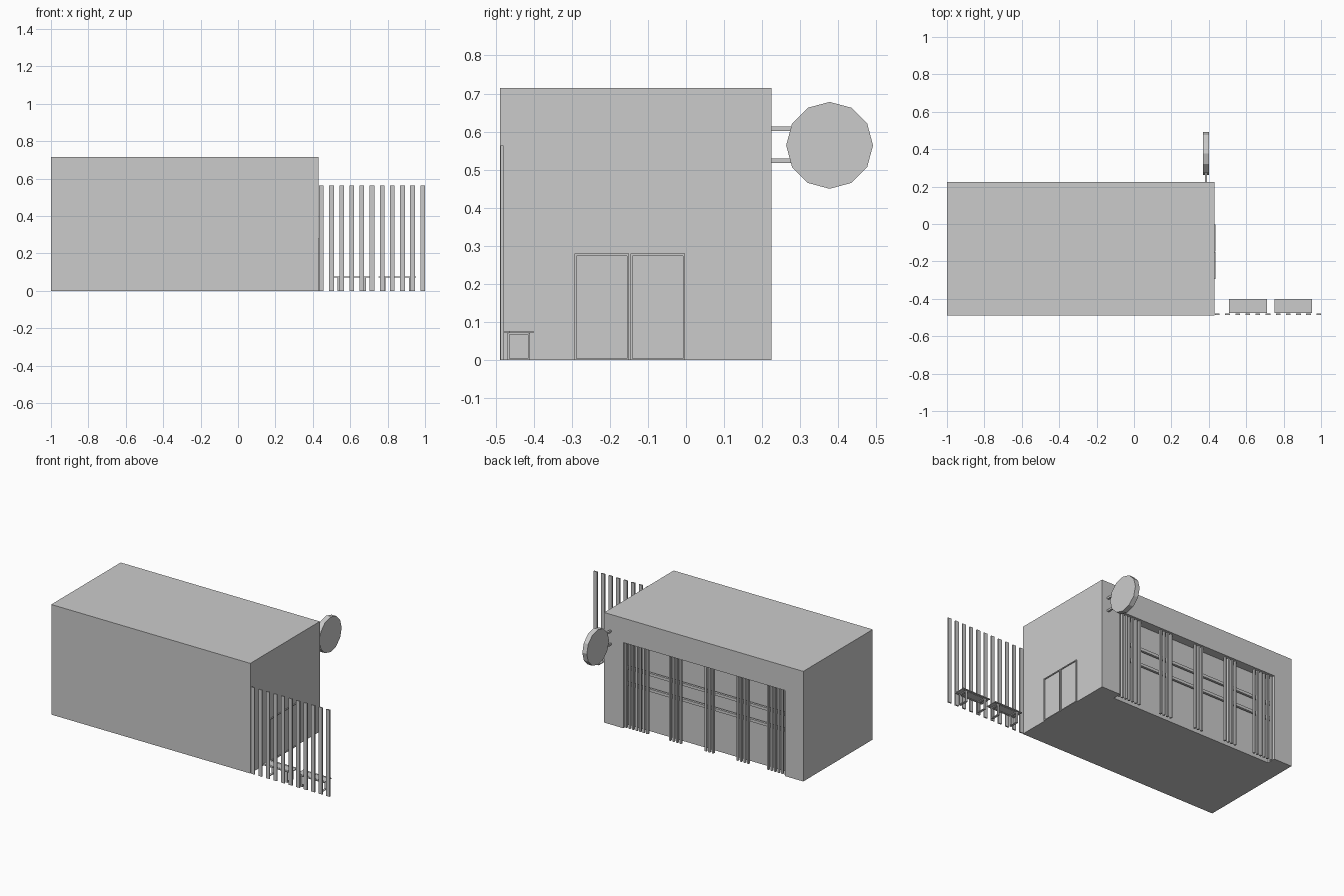
import bpy, bmesh, math
from mathutils import Matrix, Vector

if "Cube" in bpy.data.objects:
    bpy.data.objects.remove(bpy.data.objects["Cube"])


def boxes(name, items):
    """One object made of axis-aligned boxes (x0, x1, y0, y1, z0, z1)."""
    bm = bmesh.new()
    for x0, x1, y0, y1, z0, z1 in items:
        m = Matrix.Translation(((x0 + x1) / 2, (y0 + y1) / 2, (z0 + z1) / 2))
        m = m @ Matrix.Diagonal((x1 - x0, y1 - y0, z1 - z0, 1))
        bmesh.ops.create_cube(bm, size=1, matrix=m)
    me = bpy.data.meshes.new(name)
    bm.to_mesh(me)
    bm.free()
    ob = bpy.data.objects.new(name, me)
    bpy.context.collection.objects.link(ob)
    return ob


# Building block with a shallow shopfront recess in the back wall
building = boxes("building", [(-1, 0.43, -0.488, 0.225, 0, 0.715)])
cutter = boxes("recess_cutter", [(-0.87, 0.293, 0.168, 0.3, -0.1, 0.556)])
cutter.hide_render = True
mod = building.modifiers.new("recess", 'BOOLEAN')
mod.object = cutter
mod.solver = 'EXACT'
bpy.context.view_layer.objects.active = building
bpy.ops.object.modifier_apply(modifier=mod.name)
bpy.data.objects.remove(cutter)

# Grouped vertical screen bars in the recess: (first x, count)
bars = []
for start, count in ((0.285, 7), (-0.03, 4), (-0.288, 3), (-0.515, 4), (-0.735, 6)):
    for i in range(count):
        x = start - i * 0.0255
        bars.append((x - 0.006, x + 0.006, 0.197, 0.211, 0, 0.556))
boxes("screen_bars", bars)

# Horizontal rails behind the bars
boxes("screen_rails", [(-0.87, 0.293, 0.182, 0.197, z, z + 0.018) for z in (0.272, 0.374)])

# Double door frame on the right wall
door = []
for y0, y1 in ((-0.293, -0.149), (-0.146, -0.002)):
    t = 0.006
    door += [(0.428, 0.436, y0, y0 + t, 0, 0.28),
             (0.428, 0.436, y1 - t, y1, 0, 0.28),
             (0.428, 0.436, y0 + t, y1 - t, 0.28 - t, 0.28),
             (0.428, 0.436, y0 + t, y1 - t, 0, 0.005)]
boxes("door_frame", door)

# Round twelve-sided sign and its two brackets
bpy.ops.mesh.primitive_cylinder_add(vertices=12, radius=0.114, depth=0.032,
                                    location=(0.385, 0.377, 0.564),
                                    rotation=(0, math.pi / 2, 0))
bpy.context.object.name = "round_sign"
boxes("sign_brackets", [(0.379, 0.391, 0.22, 0.285, z - 0.006, z + 0.006)
                        for z in (0.523, 0.607)])

# Slatted fence
boxes("fence_slats", [(0.433 + i * 0.0542, 0.458 + i * 0.0542, -0.487, -0.479, 0, 0.563)
                      for i in range(11)])

# Two benches: planked seat on rectangular leg loops
for n, x0 in enumerate((0.508, 0.75)):
    x1 = x0 + 0.202
    boxes(f"bench_seat_{n + 1}", [(x0, x1, a, b, 0.072, 0.077) for a, b in
                                  ((-0.477, -0.466), (-0.464, -0.413), (-0.411, -0.400))])
    legs = []
    for x in (x0 + 0.025, x0 + 0.163):
        xa, xb = x, x + 0.014
        legs += [(xa, xb, -0.469, -0.463, 0, 0.072), (xa, xb, -0.415, -0.409, 0, 0.072),
                 (xa, xb, -0.463, -0.415, 0, 0.005), (xa, xb, -0.463, -0.415, 0.067, 0.072)]
    boxes(f"bench_legs_{n + 1}", legs)
